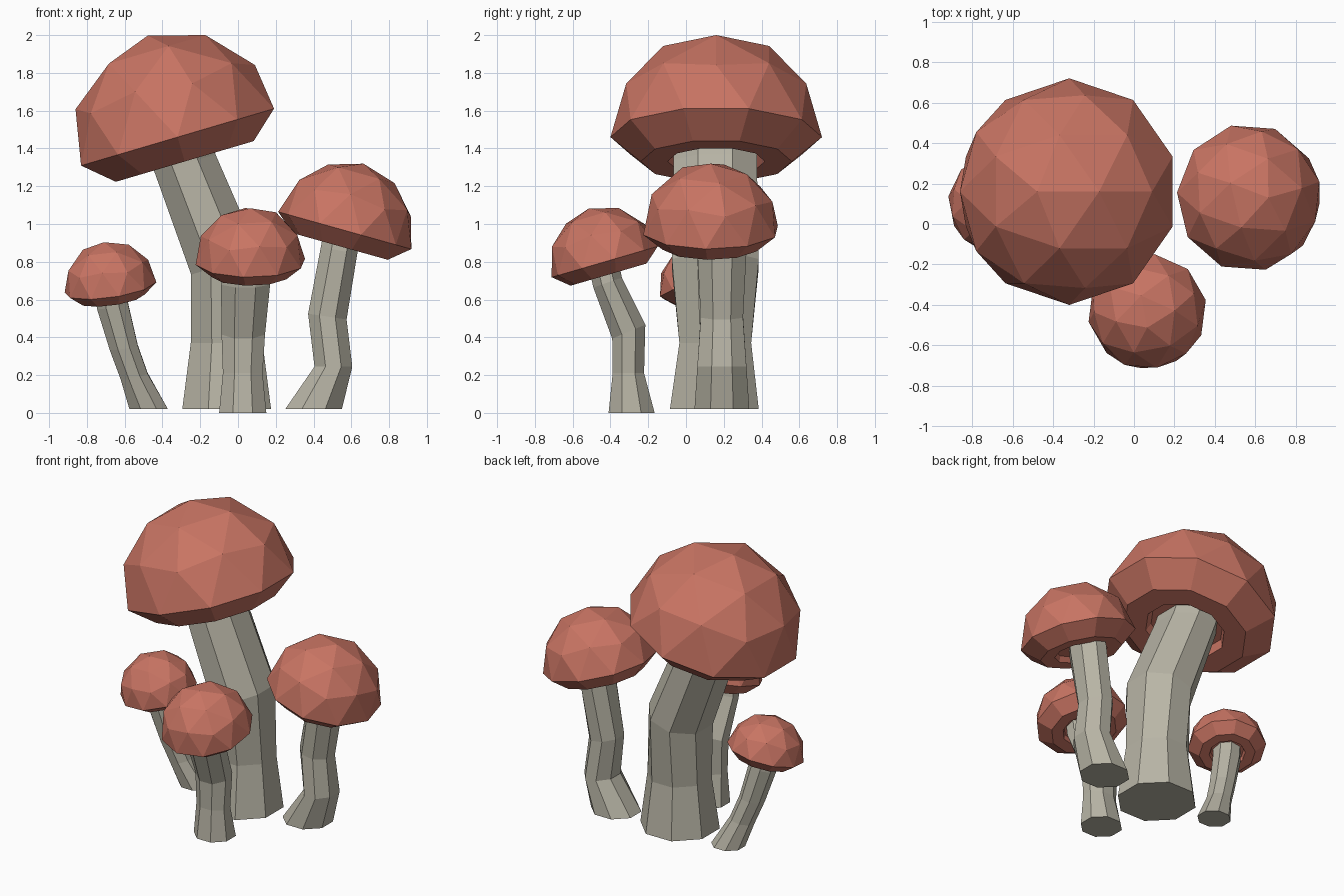
import bpy, bmesh, math
from mathutils import Vector, Matrix

if "Cube" in bpy.data.objects:
    bpy.data.objects.remove(bpy.data.objects["Cube"])


def material(name, rgb):
    m = bpy.data.materials.new(name)
    m.diffuse_color = (*rgb, 1)
    m.use_nodes = True
    m.node_tree.nodes["Principled BSDF"].inputs["Base Color"].default_value = m.diffuse_color
    return m


CAP = material("terracotta_red", (0.58, 0.175, 0.125))
STEM = material("stone_grey", (0.48, 0.46, 0.38))


def finish(bm, name, mat):
    bmesh.ops.recalc_face_normals(bm, faces=bm.faces[:])
    me = bpy.data.meshes.new(name)
    bm.to_mesh(me)
    bm.free()
    me.materials.append(mat)
    ob = bpy.data.objects.new(name, me)
    bpy.context.collection.objects.link(ob)


def tilt(axis):
    return Vector((0, 0, 1)).rotation_difference(Vector(axis)).to_matrix()


# Cap: upper half of a faceted ball, with a tucked-in rim and recessed underside
def cap(name, centre, r, axis, spin):
    bm = bmesh.new()
    bmesh.ops.create_icosphere(bm, subdivisions=2, radius=1)
    bmesh.ops.delete(bm, geom=[v for v in bm.verts if v.co.z < -0.05], context='VERTS')
    edges = [e for e in bm.edges if e.is_boundary]
    for radius, z in ((0.714, -0.24), (0.46, -0.24), (0.42, -0.14)):
        geom = bmesh.ops.extrude_edge_only(bm, edges=edges)["geom"]
        edges = [g for g in geom if isinstance(g, bmesh.types.BMEdge)]
        for v in [g for g in geom if isinstance(g, bmesh.types.BMVert)]:
            flat = v.co.xy.normalized() * radius
            v.co = (flat.x, flat.y, z)
    bmesh.ops.contextual_create(bm, geom=edges)
    rot = tilt(axis) @ Matrix.Rotation(math.radians(spin), 3, 'Z')
    for v in bm.verts:
        v.co = rot @ (v.co * r) + Vector(centre)
    finish(bm, name, CAP)


# Stem: eight-sided rings (centre, x radius, y radius, leaning axis) joined upward
def stem(name, rings):
    bm = bmesh.new()
    loops = []
    for centre, rx, ry, axis in rings:
        rot = tilt(axis)
        loop = []
        for i in range(8):
            a = math.radians(45 * i + 22.5)
            k = 1 / math.cos(math.radians(22.5))
            p = Vector((rx * k * math.cos(a), ry * k * math.sin(a), 0))
            loop.append(bm.verts.new(rot @ p + Vector(centre)))
        loops.append(loop)
    for lo, hi in zip(loops, loops[1:]):
        for i in range(8):
            j = (i + 1) % 8
            bm.faces.new((lo[i], lo[j], hi[j], hi[i]))
    bm.faces.new(loops[0][::-1])
    bm.faces.new(loops[-1])
    finish(bm, name, STEM)


UP = (0, 0, 1)

# Tall mushroom
cap("tall_cap", (-0.32, 0.16, 1.46), 0.56, (-0.283, 0, 0.959), 0)
stem("tall_stem", [
    ((-0.06, 0.15, 0.02), 0.235, 0.235, UP),
    ((-0.06, 0.155, 0.37), 0.19, 0.19, UP),
    ((-0.07, 0.155, 0.79), 0.187, 0.23, (-0.33, 0, 1)),
    ((-0.28, 0.155, 1.32), 0.168, 0.22, (-0.3, 0, 1)),
    ((-0.30, 0.155, 1.38), 0.168, 0.22, (-0.3, 0, 1)),
])

# Right mushroom
cap("right_cap", (0.565, 0.13, 0.966), 0.367, (0.27, 0, 0.963), 14)
stem("right_stem", [
    ((0.40, 0.19, 0.02), 0.15, 0.145, UP),
    ((0.505, 0.19, 0.245), 0.10, 0.13, UP),
    ((0.473, 0.19, 0.51), 0.103, 0.112, (0.15, 0, 1)),
    ((0.535, 0.19, 0.86), 0.098, 0.13, (0.2, 0, 1)),
    ((0.545, 0.19, 0.92), 0.098, 0.125, (0.27, 0, 1)),
])

# Front mushroom
cap("front_cap", (0.065, -0.43, 0.80), 0.295, (0, -0.28, 0.96), 29)
stem("front_stem", [
    ((0.025, -0.288, 0.0), 0.125, 0.122, UP),
    ((0.025, -0.305, 0.21), 0.105, 0.083, UP),
    ((0.028, -0.303, 0.43), 0.115, 0.095, (0, -0.42, 1)),
    ((0.04, -0.415, 0.69), 0.13, 0.08, (0, -0.35, 1)),
    ((0.04, -0.43, 0.76), 0.125, 0.08, (0, -0.29, 1)),
])

# Left mushroom
cap("left_cap", (-0.675, 0.10, 0.665), 0.247, (-0.14, -0.22, 0.96), 10)
stem("left_stem", [
    ((-0.473, 0.215, 0.02), 0.102, 0.095, UP),
    ((-0.55, 0.17, 0.195), 0.073, 0.08, (-0.2, -0.1, 1)),
    ((-0.605, 0.14, 0.347), 0.075, 0.08, (-0.15, -0.1, 1)),
    ((-0.665, 0.11, 0.57), 0.083, 0.085, (-0.2, -0.15, 1)),
    ((-0.675, 0.10, 0.64), 0.083, 0.085, (-0.14, -0.2, 1)),
])
